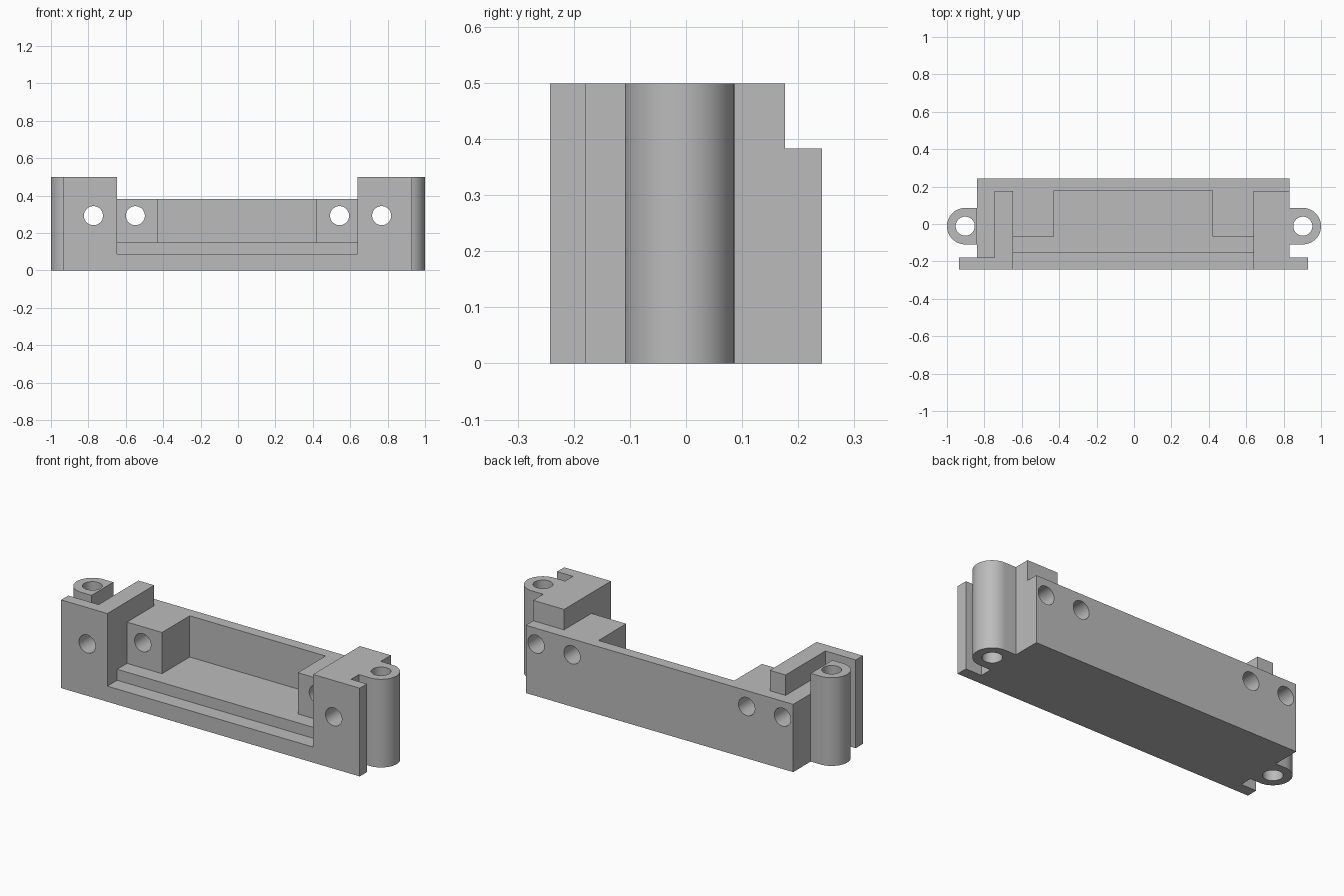
import bpy, bmesh, math

if "Cube" in bpy.data.objects:
    bpy.data.objects.remove(bpy.data.objects["Cube"])

H, DECK, FLOOR, STEP = 0.4985, 0.383, 0.15, 0.088   # heights
XL, XR = -0.84, 0.832                               # main block ends
Y = 0.2425                                          # half depth
LUG_Y, LUG_R, HOLE_R = -0.0115, 0.0975, 0.051
LUGS = (-0.9025, 0.9025)

grey = bpy.data.materials.new("plain grey")
grey.diffuse_color = (0.5, 0.5, 0.5, 1)
grey.use_nodes = True
grey.node_tree.nodes["Principled BSDF"].inputs["Base Color"].default_value = grey.diffuse_color


def prism(name, outline, z0, z1):
    """Solid made by extruding an xy outline from z0 to z1."""
    bm = bmesh.new()
    face = bm.faces.new([bm.verts.new((x, y, z0)) for x, y in outline])
    out = bmesh.ops.extrude_face_region(bm, geom=[face])
    top = [g for g in out["geom"] if isinstance(g, bmesh.types.BMVert)]
    bmesh.ops.translate(bm, verts=top, vec=(0, 0, z1 - z0))
    bmesh.ops.recalc_face_normals(bm, faces=bm.faces)
    mesh = bpy.data.meshes.new(name)
    bm.to_mesh(mesh)
    bm.free()
    mesh.materials.append(grey)
    obj = bpy.data.objects.new(name, mesh)
    bpy.context.collection.objects.link(obj)
    return obj


def box(x0, x1, y0, y1, z0, z1):
    return prism("cutter", [(x0, y0), (x1, y0), (x1, y1), (x0, y1)], z0, z1)


def cylinder(loc, rot=(0, 0, 0)):
    bpy.ops.mesh.primitive_cylinder_add(vertices=48, radius=HOLE_R, depth=2,
                                        location=loc, rotation=rot)
    return bpy.context.object


def cut(obj, cutter):
    mod = obj.modifiers.new("cut", "BOOLEAN")
    mod.operation, mod.solver, mod.object = "DIFFERENCE", "EXACT", cutter
    cutter.hide_render = True
    bpy.context.view_layer.objects.active = obj
    bpy.ops.object.modifier_apply(modifier=mod.name)
    bpy.data.objects.remove(cutter, do_unlink=True)


def lug_arc(cx, start):
    """Half circle, counter-clockwise from the start angle."""
    return [(cx + LUG_R * math.cos(start + math.pi * i / 24),
             LUG_Y + LUG_R * math.sin(start + math.pi * i / 24)) for i in range(25)]


# Footprint: block, front flange and rounded screw lugs
lo, hi, back = LUG_Y - LUG_R, LUG_Y + LUG_R, -0.179
outline = [(-0.936, -Y), (0.931, -Y), (0.931, back), (XR, back), (XR, lo)]
outline += lug_arc(LUGS[1], -math.pi / 2)
outline += [(XR, hi), (XR, Y), (XL, Y), (XL, hi)]
outline += lug_arc(LUGS[0], math.pi / 2)
outline += [(XL, lo), (XL, back), (-0.936, back)]
housing = prism("bracket_housing", outline, 0, H)

IN_L, IN_R = -0.647, 0.639
# Lowered deck, rear ledge and left pocket beside the rib
cut(housing, box(IN_L, IN_R, -1, 1, DECK, 1))
cut(housing, box(-1.5, 1.5, 0.176, 1, DECK, 1))
cut(housing, box(XL, -0.746, back, 1, DECK, 1))
# Front step, floor in front of the posts, central cavity
cut(housing, box(IN_L, IN_R, -1, -0.155, STEP, 1))
cut(housing, box(IN_L, IN_R, -0.3, -0.067, FLOOR, 1))
cut(housing, box(-0.428, 0.421, -0.3, 0.18, FLOOR, 1))
# Cross holes and lug holes
for x in (-0.773, -0.549, 0.543, 0.768):
    cut(housing, cylinder((x, 0, 0.293), (math.pi / 2, 0, 0)))
for x in LUGS:
    cut(housing, cylinder((x, LUG_Y, 0.25)))

# One colour, sharp edges with smooth round walls
housing.data.materials.clear()
housing.data.materials.append(grey)
for p in housing.data.polygons:
    p.material_index = 0
bpy.ops.object.select_all(action="DESELECT")
housing.select_set(True)
bpy.context.view_layer.objects.active = housing
bpy.ops.object.shade_smooth_by_angle(angle=math.radians(30))
